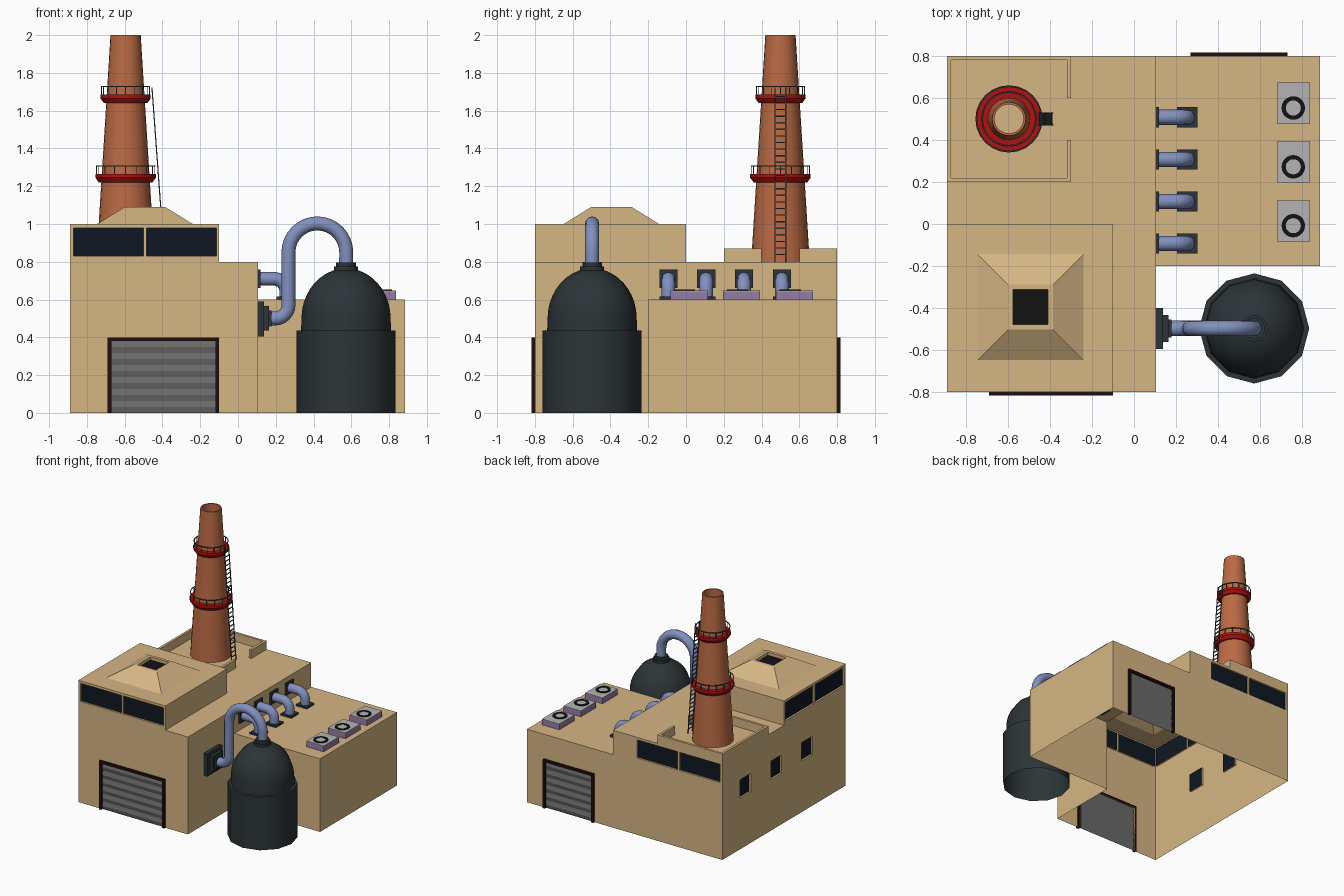
import bpy, bmesh, math

if "Cube" in bpy.data.objects:
    bpy.data.objects.remove(bpy.data.objects["Cube"])

def mat(name, r, g, b):
    m = bpy.data.materials.new(name)
    lin = [((c / 255 + 0.055) / 1.055) ** 2.4 for c in (r, g, b)]
    m.diffuse_color = (*lin, 1)
    m.use_nodes = True
    m.node_tree.nodes["Principled BSDF"].inputs["Base Color"].default_value = m.diffuse_color
    return m

TAN, GLASS = mat("sandstone", 214, 182, 132), mat("dark_glass", 15, 23, 34)
BRICK, RED = mat("brick", 186, 106, 68), mat("red_paint", 175, 18, 18)
TANK, PIPE = mat("tank_metal", 44, 52, 55), mat("blue_pipe", 130, 144, 190)
FRAME, DOOR = mat("door_frame", 32, 16, 14), mat("shutter", 108, 108, 108)
PURPLE, GREY = mat("purple_metal", 150, 124, 166), mat("light_grey", 180, 180, 180)
BLACK, STEEL = mat("black", 18, 18, 18), mat("steel", 72, 78, 80)

def finish(name, bm, mats, smooth=False):
    me = bpy.data.meshes.new(name)
    bm.to_mesh(me)
    bm.free()
    for m in mats:
        me.materials.append(m)
    ob = bpy.data.objects.new(name, me)
    bpy.context.collection.objects.link(ob)
    if smooth:
        smooth_object(ob)
    return ob

def smooth_object(ob):
    bpy.ops.object.select_all(action='DESELECT')
    ob.select_set(True)
    bpy.context.view_layer.objects.active = ob
    bpy.ops.object.shade_smooth_by_angle(angle=math.radians(35))

def boxes(name, items, m):
    """items: (x0, x1, y0, y1, z0, z1) boxes joined in one mesh"""
    bm = bmesh.new()
    for b in items:
        vs = bmesh.ops.create_cube(bm, size=1)['verts']
        for v in vs:
            v.co = [b[2 * a] + (v.co[a] + 0.5) * (b[2 * a + 1] - b[2 * a]) for a in range(3)]
    return finish(name, bm, [m])

def lathe(name, profile, centre, n, m, smooth=True):
    """revolve (radius, z) points; n = 4 gives an axis-aligned square of that half width"""
    bm = bmesh.new()
    k, off = (math.sqrt(2), math.pi / 4) if n == 4 else (1, 0)
    rings = [[bm.verts.new((centre[0] + k * r * math.cos(off + math.tau * i / n),
                            centre[1] + k * r * math.sin(off + math.tau * i / n), z))
              for i in range(n)] for r, z in profile]
    for a, b in zip(rings, rings[1:]):
        for i in range(n):
            j = (i + 1) % n
            bm.faces.new((a[i], a[j], b[j], b[i]))
    bmesh.ops.remove_doubles(bm, verts=bm.verts, dist=1e-5)
    return finish(name, bm, [m], smooth)

def pipe(name, pts, radius):
    cu = bpy.data.curves.new(name, 'CURVE')
    cu.dimensions, cu.bevel_depth, cu.bevel_resolution = '3D', radius, 4
    sp = cu.splines.new('POLY')
    sp.points.add(len(pts) - 1)
    for p, co in zip(sp.points, pts):
        p.co = (*co, 1)
    cu.materials.append(PIPE)
    ob = bpy.data.objects.new(name, cu)
    bpy.context.collection.objects.link(ob)
    bpy.ops.object.select_all(action='DESELECT')
    ob.select_set(True)
    bpy.context.view_layer.objects.active = ob
    bpy.ops.object.convert(target='MESH')
    smooth_object(bpy.context.object)

def arc(cx, y, cz, r, a0, a1, n):
    angs = [math.radians(a0 + (a1 - a0) * i / n) for i in range(n + 1)]
    return [(cx + r * math.cos(a), y, cz + r * math.sin(a)) for a in angs]

# Building volumes: hall, annex, upper storey, parapet
solids = [(-.89, .105, -.8, .8, 0, .8), (.105, .885, -.2, .8, 0, .6), (-.89, -.1, -.8, 0, .8, 1),
          (-.89, -.3, .2, .22, .8, .87), (-.89, -.3, .78, .8, .8, .87), (-.89, -.87, .2, .8, .8, .87),
          (-.32, -.3, .2, .4, .8, .87), (-.32, -.3, .6, .8, .8, .87)]
VX, VY, D = -.4925, -.395, .015
# Recesses: (box, facing axis, back material or None for an opening)
pockets = [((-.67, -.12, -.8, -.8 + D, 0, .38), 1, None), ((.29, .71, .8 - D, .8, 0, .38), 1, None),
           ((VX - .2525, VX + .2525, VY - .2525, VY + .2525, 1, 1.1), 2, None)]
for x0, x1 in ((-.87, -.5), (-.485, -.115)):
    pockets.append(((x0, x1, -.8, -.8 + D, .83, .98), 1, 1))
    pockets.append(((x0, x1, .8 - D, .8, .63, .78), 1, 1))
for y0, y1 in ((-.78, -.41), (-.39, -.02)):
    pockets.append(((-.89, -.89 + D, y0, y1, .83, .98), 0, 1))
for y in (.5, .1, -.3):
    pockets.append(((-.89, -.89 + D, y - .07, y + .07, .42, .57), 0, 1))

def inside(p, b, e=1e-5):
    return all(b[2 * a] - e <= p[a] <= b[2 * a + 1] + e for a in range(3))

# Building shell: outer faces of the combined volumes, open underneath
every = solids + [p[0] for p in pockets]
grid = [sorted({round(v, 5) for b in every for v in b[2 * a:2 * a + 2]}) for a in range(3)]
mid = [[-9] + [(u + v) / 2 for u, v in zip(g, g[1:])] + [9] for g in grid]
def filled(c):
    p = [mid[a][c[a]] for a in range(3)]
    return any(inside(p, b) for b in solids) and not any(inside(p, q[0]) for q in pockets)
full = {(i, j, k) for i in range(len(mid[0])) for j in range(len(mid[1]))
        for k in range(len(mid[2])) if filled((i, j, k))}
bm, verts = bmesh.new(), {}
for cell in full:
    for a in range(3):
        for side in (0, 1):
            near = list(cell)
            near[a] += 2 * side - 1
            if tuple(near) in full or (a == 2 and cell[2] == 1 and not side):
                continue
            c = [mid[t][cell[t]] for t in range(3)]
            c[a] = grid[a][cell[a] - 1 + side]
            hit = [q[2] for q in pockets if q[1] == a and inside(c, q[0])]
            if None in hit:
                continue
            quad = []
            for u, w in ((0, 0), (1, 0), (1, 1), (0, 1)):
                key = [0, 0, 0]
                key[a], key[(a + 1) % 3], key[(a + 2) % 3] = side, u, w
                key = tuple(cell[t] - 1 + key[t] for t in range(3))
                if key not in verts:
                    verts[key] = bm.verts.new([grid[t][key[t]] for t in range(3)])
                quad.append(verts[key])
            bm.faces.new(quad if side else quad[::-1]).material_index = hit[0] if hit else 0
bmesh.ops.dissolve_limit(bm, angle_limit=.01, verts=bm.verts, edges=bm.edges, delimit={'MATERIAL'})
finish("building_shell", bm, [TAN, GLASS])

# Roof vent
lathe("roof_vent", [(.2525, 1), (.107, 1.09), (.083, 1.09), (.083, 1.065)], (VX, VY), 4, TAN, False)
lathe("vent_opening", [(.083, 1.065), (0, 1.065)], (VX, VY), 4, BLACK, False)

# Roller doors with frames
for name, x0, x1, s in (("front", -.69, -.1, -1), ("back", .27, .73, 1)):
    y0, y1 = sorted((s * .79, s * .817))
    boxes(name + "_door_frame", [(x0, x0 + .02, y0, y1, 0, .4), (x1 - .02, x1, y0, y1, 0, .4),
                                 (x0 + .02, x1 - .02, y0, y1, .38, .4)], FRAME)
    bm = bmesh.new()
    rows = [[bm.verts.new((x, s * (.797 + .008 * (i % 2)), .38 * i / 12))
             for x in ((x0 + .02, x1 - .02) if s < 0 else (x1 - .02, x0 + .02))] for i in range(13)]
    for a, b in zip(rows, rows[1:]):
        bm.faces.new((a[0], a[1], b[1], b[0]))
    finish(name + "_roller_door", bm, [DOOR])

# Chimney, balconies and railings
CH = (-.595, .5)
lathe("chimney", [(.155, .8), (.08, 2), (.069, 2), (.069, .8)], CH, 24, BRICK)
for name, z, r in (("lower", 1.22, .16), ("upper", 1.64, .133)):
    lathe(name + "_balcony", [(r - .04, z), (r - .018, z), (r, z + .025), (r, z + .045), (r - .05, z + .045)],
          CH, 24, RED)
    rr, zt = r - .006, z + .088
    lathe(name + "_rail", [(rr - .003, zt - .003), (rr + .003, zt - .003), (rr + .003, zt + .003),
                           (rr - .003, zt + .003), (rr - .003, zt - .003)], CH, 24, STEEL, False)
    posts = [(CH[0] + rr * math.cos(math.tau * i / 16), CH[1] + rr * math.sin(math.tau * i / 16))
             for i in range(16)]
    boxes(name + "_rail_posts", [(x - .002, x + .002, y - .002, y + .002, z + .04, zt)
                                 for x, y in posts], STEEL)

# Chimney ladder
L = .925
ladder = boxes("ladder", [(-.003, .003, y - .003, y + .003, 0, L) for y in (-.028, .028)] +
               [(-.003, .003, -.028, .028, .035 * i, .035 * i + .006) for i in range(1, 26)], STEEL)
ladder.location = (-.388, .5, .8)
ladder.rotation_euler.y = -.073

# Storage tank
dome = [(.236 * math.cos(t), .5 + .265 * math.sin(t)) for t in [math.radians(9 * i) for i in range(9)]]
TC = (.572, -.497)
lathe("tank", [(.262, 0), (.262, .435), (.238, .435)] + dome + [(.06, .755)], TC, 12, TANK)
lathe("tank_collar", [(.064, .74), (.064, .775), (.052, .775), (.052, .797), (.03, .797)], TC, 12, TANK)

# Feed pipe from wall to tank
boxes("feed_pipe_flange", [(.1, .138, TC[1] - .097, TC[1] + .097, .405, .59),
                           (.138, .165, TC[1] - .065, TC[1] + .065, .435, .565),
                           (.165, .178, TC[1] - .042, TC[1] + .042, .457, .543)], TANK)
pipe("feed_pipe", [(.15, TC[1], .5)] + arc(.197, TC[1], .57, .07, -90, 0, 6) +
     arc(.42, TC[1], .85, .153, 180, 0, 16) + [(.573, TC[1], .77)], .037)

# Roof elbow pipes
for i, y in enumerate((.508, .307, .107, -.093)):
    boxes(f"elbow_flanges_{i}", [(.1, .118, y - .048, y + .048, .66, .76),
                                 (.205, .303, y - .048, y + .048, .595, .615)], TANK)
    pipe(f"elbow_pipe_{i}", [(.11, y, .71)] + arc(.19, y, .645, .065, 90, 0, 7) + [(.255, y, .6)], .036)

# Rooftop cooling units
for i, y in enumerate((.575, .295, .015)):
    boxes(f"cooler_body_{i}", [(.68, .837, y - .098, y + .098, .6, .643)], PURPLE)
    boxes(f"cooler_top_{i}", [(.68, .837, y - .098, y + .098, .643, .648)], GREY)
    c = (.758, y - .023)
    lathe(f"cooler_ring_{i}", [(.056, .646), (.056, .653), (.036, .653), (.036, .646)], c, 20, BLACK)
    lathe(f"cooler_hub_{i}", [(.036, .65), (0, .65)], c, 20, GREY)
